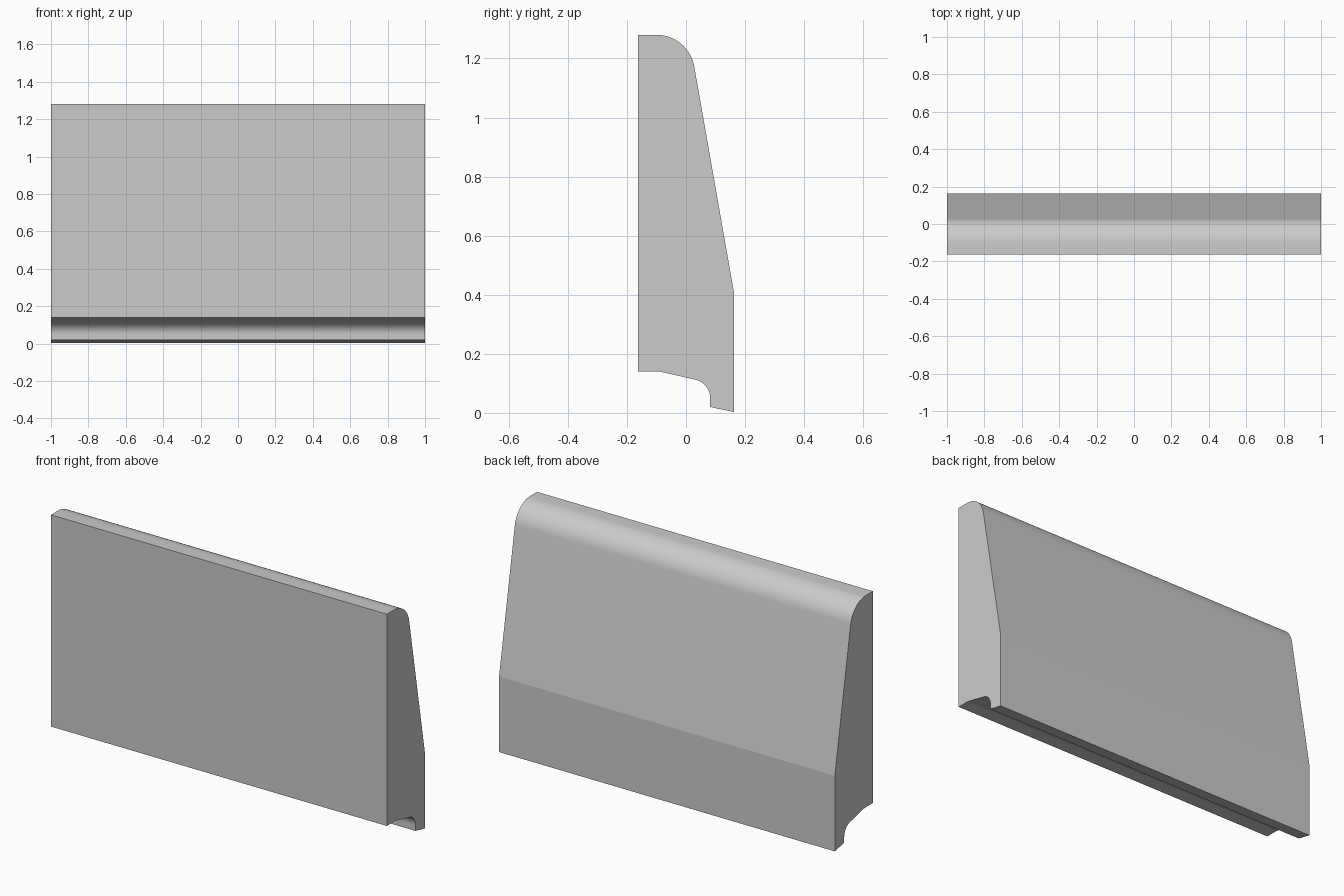
import bpy
import bmesh
from math import cos, sin, radians

cube = bpy.data.objects.get("Cube")
if cube:
    bpy.data.objects.remove(cube, do_unlink=True)

HALF_LENGTH = 1.0


def arc(cy, cz, radius, start, end, steps):
    """Points on an arc in the y-z plane, angles in degrees."""
    angles = [radians(start + (end - start) * i / steps) for i in range(steps + 1)]
    return [(cy + radius * cos(a), cz + radius * sin(a)) for a in angles]


# Cross-section: flat front, rounded top, sloping back, grooved underside
profile = [(-0.162, 0.14), (-0.162, 1.28)]
profile += arc(-0.10, 1.15, 0.13, 90, 10, 16)
profile += [(0.162, 0.41), (0.162, 0.003), (0.082, 0.02)]
profile += arc(0.018, 0.05, 0.064, 0, 77, 12)
profile += [(-0.09, 0.14)]

# Extrude the section along x
bm = bmesh.new()
section = bm.faces.new([bm.verts.new((-HALF_LENGTH, y, z)) for y, z in profile])
swept = bmesh.ops.extrude_face_region(bm, geom=[section], use_keep_orig=True)
end_verts = [v for v in swept["geom"] if isinstance(v, bmesh.types.BMVert)]
bmesh.ops.translate(bm, verts=end_verts, vec=(2 * HALF_LENGTH, 0, 0))
bmesh.ops.recalc_face_normals(bm, faces=bm.faces)
mesh = bpy.data.meshes.new("kerb_block")
bm.to_mesh(mesh)
bm.free()

block = bpy.data.objects.new("kerb_block", mesh)
bpy.context.collection.objects.link(block)

# Plain grey material
grey = bpy.data.materials.new("light_grey")
grey.use_nodes = True
colour = (0.6, 0.6, 0.6, 1)
grey.diffuse_color = colour
grey.node_tree.nodes["Principled BSDF"].inputs["Base Color"].default_value = colour
mesh.materials.append(grey)

# Smooth the rounded parts, keep the corners sharp
bpy.ops.object.select_all(action="DESELECT")
block.select_set(True)
bpy.context.view_layer.objects.active = block
bpy.ops.object.shade_smooth_by_angle(angle=radians(8))
